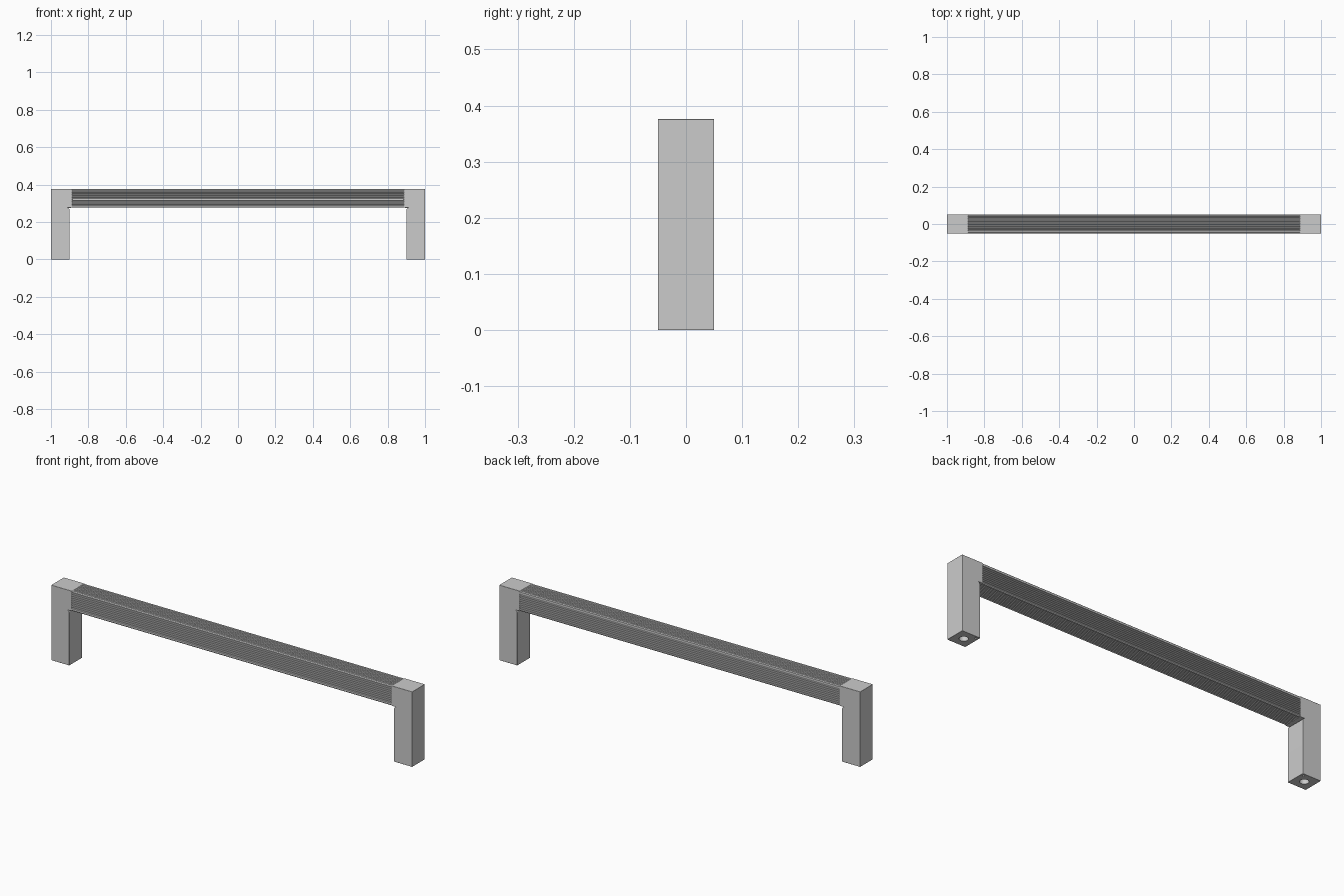
import bpy, bmesh
from math import sin, cos, pi, radians

if "Cube" in bpy.data.objects:
    bpy.data.objects.remove(bpy.data.objects["Cube"])

H, HALF, T = 0.376, 1.0, 0.1      # height, half length, bar thickness
GRIP = 0.886                       # half length of the ribbed grip
FILLET = 0.014                     # inner corner radius

def extrude_profile(name, points, offset):
    """Closed outline extruded along an offset vector."""
    bm = bmesh.new()
    face = bm.faces.new([bm.verts.new(p) for p in points])
    new = bmesh.ops.extrude_face_region(bm, geom=[face])["geom"]
    bmesh.ops.translate(bm, vec=offset,
                        verts=[v for v in new if isinstance(v, bmesh.types.BMVert)])
    bmesh.ops.recalc_face_normals(bm, faces=bm.faces)
    mesh = bpy.data.meshes.new(name)
    bm.to_mesh(mesh)
    bm.free()
    obj = bpy.data.objects.new(name, mesh)
    bpy.context.collection.objects.link(obj)
    return obj

def smooth(obj, angle=30):
    bpy.ops.object.select_all(action='DESELECT')
    obj.select_set(True)
    bpy.context.view_layer.objects.active = obj
    bpy.ops.object.shade_smooth_by_angle(angle=radians(angle))

def cut_hole(leg, name, x, y, radius, depth):
    bpy.ops.mesh.primitive_cylinder_add(vertices=32, radius=radius, depth=depth * 2,
                                        location=(x, y, 0))
    cutter = bpy.context.object
    cutter.name = name
    cutter.hide_render = True
    cutter.hide_set(True)
    mod = leg.modifiers.new(name, 'BOOLEAN')
    mod.operation, mod.solver, mod.object = 'DIFFERENCE', 'EXACT', cutter

# Legs with corner caps, screw hole and locating hole underneath
for side, label in ((-1, "left"), (1, "right")):
    inner, under = HALF - T, H - T
    outline = [(HALF, 0), (HALF, H), (GRIP, H), (GRIP, under)]
    for i in range(1, 7):
        a = pi / 2 * i / 6
        outline.append((inner + FILLET * (1 - sin(a)), under - FILLET * (1 - cos(a))))
    outline.append((inner, 0))
    leg = extrude_profile(label + "_leg", [(side * x, -T / 2, z) for x, z in outline],
                          (0, T, 0))
    bevel = leg.modifiers.new("edge_bevel", 'BEVEL')
    bevel.width, bevel.segments = 0.003, 2
    bevel.limit_method, bevel.angle_limit = 'ANGLE', radians(40)
    smooth(leg)
    cut_hole(leg, label + "_screw_cutter", side * 0.95, 0, 0.02, 0.1)
    cut_hole(leg, label + "_pin_cutter", side * 0.914, 0.036, 0.005, 0.02)

# Ribbed grip: square section with lengthwise ribs on all four sides
RIBS, DEPTH, EDGE = 10, 0.004, 0.004
h = T / 2
pitch = (T - 2 * EDGE) / RIBS
section = []
for k in range(4):
    c, s = round(cos(k * pi / 2)), round(sin(k * pi / 2))
    for i in range(RIBS):
        u0 = -h + EDGE + i * pitch
        for f, d in ((0.0, 0), (0.3, 0), (0.5, DEPTH), (0.8, DEPTH)):
            if i == RIBS - 1 and f > 0.3:
                continue
            u, v = u0 + f * pitch, -h + d
            section.append((c * u - s * v, s * u + c * v))
    u, v = h - EDGE, -h
    section.append((c * u - s * v, s * u + c * v))
L = GRIP + 0.006
extrude_profile("ribbed_grip", [(-L, y, z + H - h) for y, z in section], (2 * L, 0, 0))
